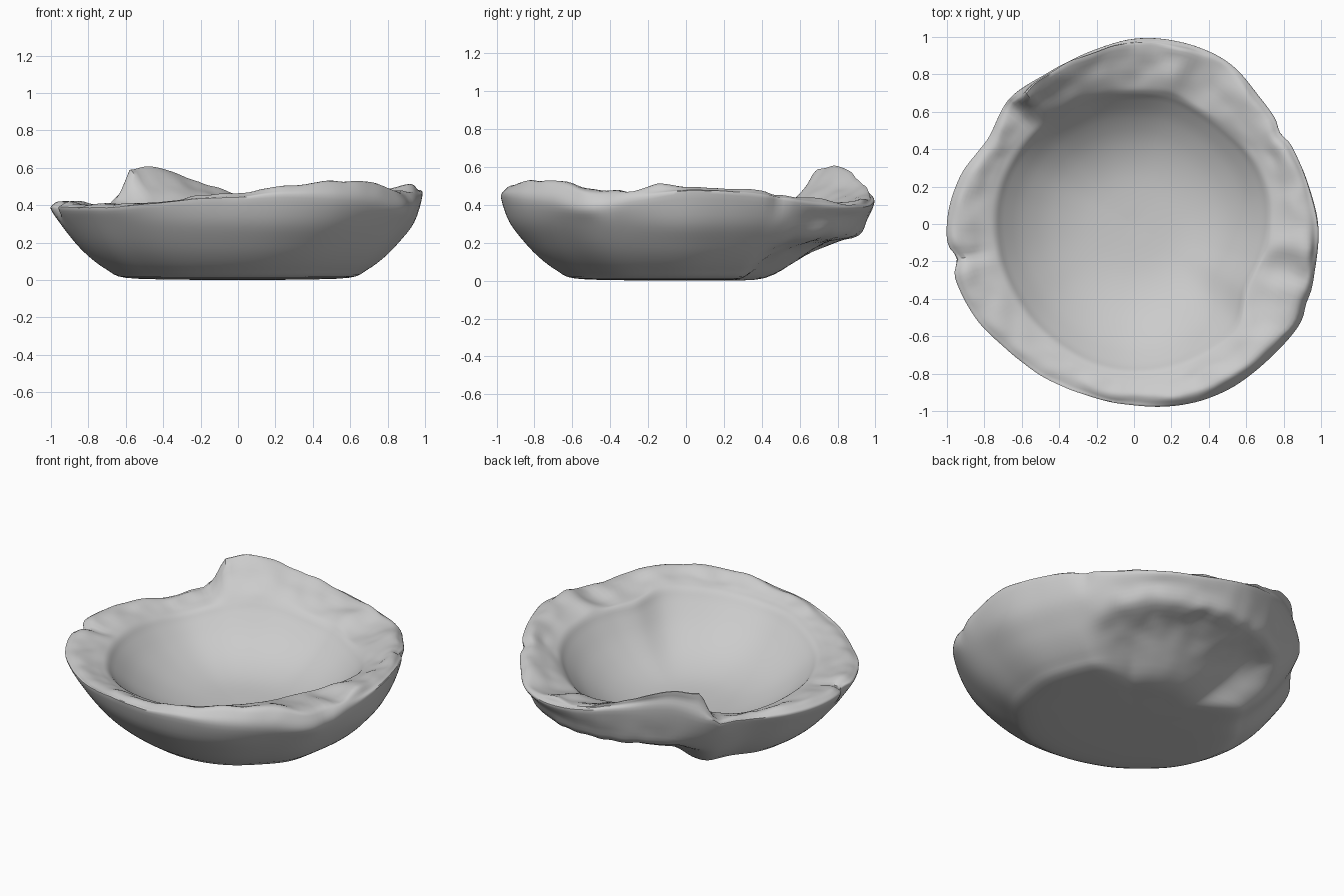
import bpy, bmesh, math
from mathutils import Vector, noise

if "Cube" in bpy.data.objects:
    bpy.data.objects.remove(bpy.data.objects["Cube"])

SEG = 192

# rim measurements, one value every 15 degrees counter-clockwise from +x
OUTER_R = [.985, .95, .94, .955, 1.0, 1.005, .99, .95, .93, .945, .905, .965,
           1.0, 1.0, .985, .955, .95, .95, .97, 1.0, 1.02, 1.02, 1.035, 1.0]
EDGE_Z = [.46, .45, .43, .40, .38, .39, .43, .47, .49, .42, .38, .38,
          .38, .38, .38, .38, .40, .42, .43, .44, .43, .41, .38, .42]
CREST_Z = [.49, .49, .47, .44, .41, .42, .46, .54, .60, .55, .41, .42,
           .42, .41, .41, .41, .42, .44, .46, .50, .53, .53, .48, .50]
INNER_R = [.72, .73, .72, .70, .70, .71, .70, .71, .71, .72, .73, .74,
           .74, .74, .74, .75, .76, .78, .79, .79, .78, .77, .69, .70]
INNER_Z = [.44, .42, .39, .36, .35, .36, .38, .41, .42, .39, .36, .37,
           .38, .38, .38, .38, .39, .41, .42, .44, .46, .47, .45, .45]
# chipped nicks in the rim: angle, half width (degrees), depth
NICKS = [(191, 3, .04), (32, 3, .02), (335, 3, .012)]


def spline(p0, p1, p2, p3, t):
    return .5 * (2 * p1 + (p2 - p0) * t + (2 * p0 - 5 * p1 + 4 * p2 - p3) * t * t
                 + (3 * p1 - p0 - 3 * p2 + p3) * t ** 3)


def around(table, deg):
    i, n = int(deg // 15), len(table)
    return spline(*(table[(i + k) % n] for k in (-1, 0, 1, 2)), deg / 15 - i)


def bump(deg, centre, width):
    d = (deg - centre + 180) % 360 - 180
    return math.exp(-(d / width) ** 2)


def chip(deg):
    """Share of the broken underside at the back, 0 to 1."""
    d = abs((deg - 82 + 180) % 360 - 180)
    t = min(1, max(0, (56 - d) / 24))
    return t * t * (3 - 2 * t)


def section(deg):
    """Cross-section from the underside, over the rim, to the inside floor."""
    R, cz, ze = (around(t, deg) for t in (OUTER_R, CREST_Z, EDGE_Z))
    ri, zi = around(INNER_R, deg), around(INNER_Z, deg)
    # steep broken side of the tall rim piece
    if 130 < deg < 150:
        f = min(1, (deg - 130) / 6)
        cz = cz * (1 - f) + .41 * f
    # step across the right-hand rim and fold across the back rim
    s = .02 * bump(deg, 352, 5) - .03 * bump(deg, 342, 5)
    s += .02 * bump(deg, 74, 5) - .015 * bump(deg, 62, 6)
    top = R
    for a, w, depth in NICKS:
        top -= depth * bump(deg, a, w)
        cz -= depth * .6 * bump(deg, a, w)
    ze = min(ze, cz - .015)
    whole = [(.3, .002), (.60, .012), (.70, .055), (.79, .12), (.87, .20), (.955, .31)]
    chipped = [(.22, .002), (.42, .015), (.60, .11), (.75, .19), (.91, .235), (.965, .33)]
    w = chip(deg)
    pts = [Vector((0, 0))]
    for (a, b), (c, d) in zip(whole, chipped):
        pts.append(Vector((R * (a + (c - a) * w), b + (d - b) * w)))
    # the crest stands close to the outer edge at the back
    cr = top * (.94 + .04 * bump(deg, 108, 28))
    mid = .5 * (cr + ri)
    pts += [Vector(p) for p in (
        (top, ze), (.4 * top + .6 * max(cr, top * .97), ze + (cz - ze) * .65),
        (cr, cz + s), (mid + .01, zi + (cz - zi) * .55 + s),
        (ri + .04, zi + (cz - zi) * .2 + s * .5), (ri, zi - .01))]
    # smoothly hollowed inside, rounder towards the middle
    for f in (.94, .8, .6, .35, 0):
        r = f * (ri * f + .73 * (1 - f))
        pts.append(Vector((r, .1 + (zi - .01 - .1) * f ** 3)))
    return pts


def roughen(p, stage):
    """Uneven hewn stone, strongest on the rim and the chipped back."""
    back = chip(math.degrees(math.atan2(p.y, p.x)))
    rim = math.exp(-((stage - 9.4) / 1.6) ** 2)
    under = back * math.exp(-((stage - 4.5) / 1.8) ** 2)
    amount = .018 * max(rim, under)
    if amount < .0005:
        return p
    n = noise.noise_vector(p * 4.5) + .6 * noise.noise_vector(p * 10)
    return p + n * amount


bm = bmesh.new()
columns = []
STEPS = 4
for s in range(SEG):
    deg = 360 * s / SEG
    a = math.radians(deg)
    pts = section(deg)
    last = len(pts) - 1
    column = []
    for n in range(1, last * STEPS):
        i, t = n // STEPS, (n % STEPS) / STEPS
        q = spline(pts[max(i - 1, 0)], pts[i], pts[i + 1], pts[min(i + 2, last)], t)
        r = max(q.x, .01)
        p = Vector((r * math.cos(a), r * math.sin(a), max(q.y, 0)))
        column.append(bm.verts.new(roughen(p, i + t)))
    columns.append(column)

# skin between neighbouring sections, closed at both centres
bottom = bm.verts.new((0, 0, 0))
floor = bm.verts.new((0, 0, .1))
for s in range(SEG):
    c, d = columns[s], columns[(s + 1) % SEG]
    bm.faces.new((bottom, d[0], c[0]))
    bm.faces.new((floor, c[-1], d[-1]))
    for j in range(len(c) - 1):
        bm.faces.new((c[j], d[j], d[j + 1], c[j + 1]))
bmesh.ops.recalc_face_normals(bm, faces=bm.faces)

mesh = bpy.data.meshes.new("stone_bowl")
bm.to_mesh(mesh)
bm.free()
bowl = bpy.data.objects.new("stone_bowl", mesh)
bpy.context.collection.objects.link(bowl)

stone = bpy.data.materials.new("light grey stone")
stone.diffuse_color = (.6, .6, .6, 1)
stone.use_nodes = True
stone.node_tree.nodes["Principled BSDF"].inputs["Base Color"].default_value = stone.diffuse_color
mesh.materials.append(stone)

bpy.context.view_layer.objects.active = bowl
bowl.select_set(True)
bpy.ops.object.shade_smooth_by_angle(angle=math.radians(40))
